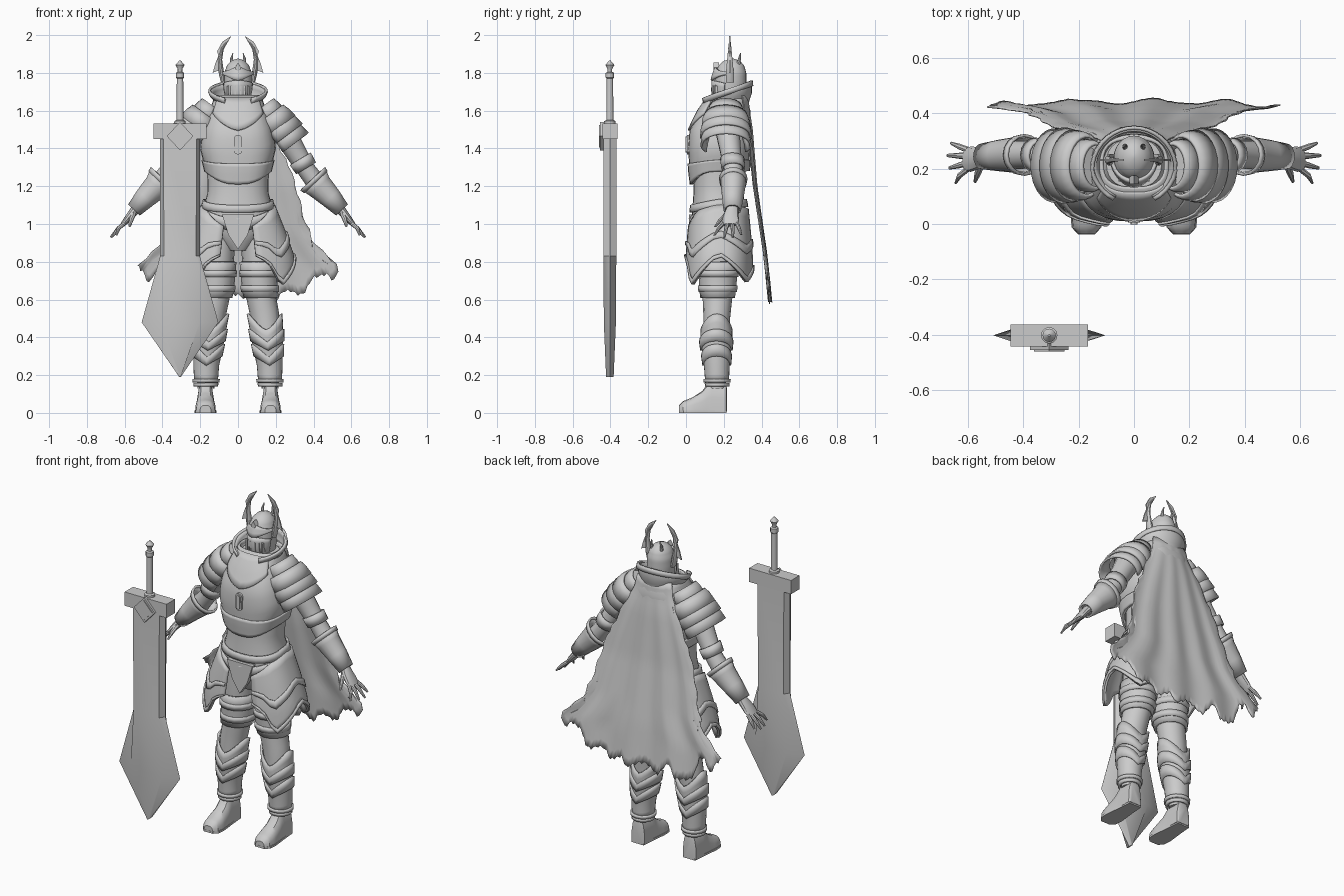
import bpy, bmesh, random
from math import sin, cos, radians, pi
from mathutils import Vector

if "Cube" in bpy.data.objects:
    bpy.data.objects.remove(bpy.data.objects["Cube"])
random.seed(4)
grey = bpy.data.materials.new("plain_grey")
grey.use_nodes = True
grey.diffuse_color = (0.6, 0.6, 0.6, 1)
grey.node_tree.nodes["Principled BSDF"].inputs["Base Color"].default_value = (0.6, 0.6, 0.6, 1)
parts = []


def lerp(tab, k):
    """Piecewise linear lookup in rows of (key, values...)."""
    tab = sorted(tab)
    k = min(max(k, tab[0][0]), tab[-1][0])
    for p, q in zip(tab, tab[1:]):
        if k <= q[0]:
            m = (k - p[0]) / (q[0] - p[0])
            return [a + (b - a) * m for a, b in zip(p[1:], q[1:])]


def curve(*tab):
    return lambda k: lerp(tab, k)[0]


def power(v, p):
    return (1 if v >= 0 else -1) * abs(v) ** (2 / p)


def finish(name, bm, mirror, thick=0):
    bmesh.ops.recalc_face_normals(bm, faces=bm.faces)
    me = bpy.data.meshes.new(name)
    bm.to_mesh(me)
    bm.free()
    me.materials.append(grey)
    ob = bpy.data.objects.new(name, me)
    bpy.context.collection.objects.link(ob)
    if thick:
        mod = ob.modifiers.new("thickness", 'SOLIDIFY')
        mod.thickness, mod.offset = thick, 0
    if mirror:
        ob.modifiers.new("mirror", 'MIRROR')
    parts.append(ob)


def surf(name, f, nu, nv, closed=True, thick=0, mirror=False):
    """Grid surface f(u, v); closed ones wrap in u and are capped unless thickened."""
    bm = bmesh.new()
    cols = nu if closed else nu + 1
    rows = [[bm.verts.new(f(i / nu, j / nv)) for i in range(cols)] for j in range(nv + 1)]
    for a, b in zip(rows, rows[1:]):
        for i in range(nu):
            k = (i + 1) % cols
            bm.faces.new((a[i], a[k], b[k], b[i]))
    if closed and not thick:
        bm.faces.new(rows[0])
        bm.faces.new(rows[-1])
    finish(name, bm, mirror, thick)


def wrap(name, tab, lo, hi, a0=-270, a1=90, off=0, n=28, nv=6, p=2.0, thick=0.012, mirror=False):
    """Shell around a vertical body of rows (z, cx, cy, rx, ry) between two edges by angle."""
    def f(u, v):
        a = a0 + (a1 - a0) * u
        zl, zh = [e(a) if callable(e) else e for e in (lo, hi)]
        z = zl + (zh - zl) * v
        cx, cy, rx, ry = lerp(tab, z)
        c, s = power(cos(radians(a)), p), power(sin(radians(a)), p)
        return cx + (rx + off) * c, cy + (ry + off) * s, z
    surf(name, f, n, nv, a1 - a0 == 360, thick, mirror)


def sweep(name, st, n=12, a0=0, a1=360, thick=0, mirror=True):
    """Tube or open shell through stations (x, y, z, radius in xz, radius in y)."""
    pts = [Vector(s[:3]) for s in st]
    last = len(st) - 1

    def f(u, v):
        j = round(v * last)
        axis = pts[min(j + 1, last)] - pts[max(j - 1, 0)]
        side = Vector((0, 1, 0)).cross(axis).normalized()
        a = radians(a0 + (a1 - a0) * u)
        return pts[j] + side * cos(a) * st[j][3] + Vector((0, sin(a) * st[j][4], 0))
    surf(name, f, n, last, a1 - a0 == 360, thick, mirror)


def plate(name, outline, y, depth, mirror=False):
    """Flat xz outline extruded from y to y + depth."""
    bm = bmesh.new()
    face = bm.faces.new([bm.verts.new((x, y, z)) for x, z in outline])
    new = bmesh.ops.extrude_face_region(bm, geom=[face])["geom"]
    bmesh.ops.translate(bm, vec=(0, depth, 0), verts=[g for g in new if isinstance(g, bmesh.types.BMVert)])
    finish(name, bm, mirror)


def front(a):
    """1 at the front centre, 0 at the sides and back."""
    return max(0, -sin(radians(a)))


# Torso and breastplate
torso = [(.86, 0, .17, .06, .08), (.93, 0, .17, .14, .12), (1.03, 0, .175, .195, .145), (1.1, 0, .175, .18, .14),
         (1.17, 0, .17, .16, .13), (1.3, 0, .18, .165, .14), (1.5, 0, .19, .17, .14), (1.66, 0, .22, .1, .09)]
wrap("torso", torso, .86, 1.66, nv=16, p=2.3, thick=0)
chest = [(1.2, 0, .175, .145, .14), (1.28, 0, .175, .165, .15), (1.4, 0, .175, .195, .158), (1.5, 0, .18, .18, .155),
         (1.6, 0, .205, .145, .13), (1.68, 0, .22, .115, .09)]
wrap("breastplate", chest, lambda a: 1.28 - .07 * front(a) ** 2, 1.68, nv=10, p=2.7)
wrap("breastplate_rim", chest, lambda a: 1.28 - .07 * front(a) ** 2, lambda a: 1.34 - .02 * front(a), off=.008, p=2.7)
wrap("upper_chest_plate", chest, lambda a: 1.585 - .09 * (1 - abs(a + 90) / 50), 1.67, -140, -40, .01, 16, 5, 2.7)
plate("chest_capsule", [(.022 * cos(i * pi / 8), 1.42 + .022 * sin(i * pi / 8) + (.03 if i < 8 else -.03))
                        for i in range(16)], .005, .03)
plate("chest_capsule_core", [(.012 * cos(i * pi / 8), 1.42 + .012 * sin(i * pi / 8) + (.03 if i < 8 else -.03))
                             for i in range(16)], -.002, .03)

# Belts, centre plate and hip skirts
wrap("upper_belt", torso, lambda a: 1.09 - .03 * front(a), lambda a: 1.13 - .03 * front(a), off=.008, nv=2, p=2.3)
wrap("hip_belt", torso, lambda a: 1.03 - .07 * front(a) ** 3, lambda a: 1.08 - .05 * front(a) ** 3, off=.01, nv=2, p=2.3)
plate("centre_plate", [(-.085, 1.05), (.085, 1.05), (.05, .94), (0, .865), (-.05, .94)], .015, .03)
skirt = [(.66, 0, .175, .31, .178), (.82, 0, .175, .295, .175), (.95, 0, .175, .25, .165), (1.1, 0, .175, .19, .15)]
hem = curve((-80, .84), (-62, .79), (-48, .67), (0, .83), (48, .69), (80, .76))
waist = curve((-80, .98), (-40, 1.07), (0, 1.1), (80, 1.08))
wrap("hip_skirts", skirt, hem, waist, -76, 80, 0, 20, 8, 2.5, .014, True)
for i, (low, high) in enumerate([(.0, .07), (.38, .5)]):
    wrap(f"skirt_trim_{i + 1}", skirt, lambda a: hem(a) + low * (waist(a) - hem(a)),
         lambda a: hem(a) + high * (waist(a) - hem(a)), -76, 80, .01, 20, 2, 2.5, .01, True)

# Legs
leg = [(.13, .17, .165, .045, .045), (.25, .168, .163, .052, .052), (.38, .155, .16, .066, .068),
       (.5, .145, .163, .078, .07), (.65, .115, .168, .08, .082), (.8, .11, .17, .088, .095), (.97, .1, .17, .09, .1)]
wrap("legs", leg, .13, .97, n=16, nv=14, thick=0, mirror=True)
wrap("greaves", leg, .16, lambda a: .44 + .085 * abs(cos(radians(a))) ** 1.5, n=24, nv=8, off=.01, mirror=True)
for i, z in enumerate((.25, .33)):
    wrap(f"greave_chevron_{i + 1}", leg, lambda a: z + .05 * abs(cos(radians(a))),
         lambda a: z + .045 + .07 * abs(cos(radians(a))), n=24, nv=2, off=.018, mirror=True)
wrap("thigh_cuffs", leg, .61, .8, n=16, nv=4, off=.008, mirror=True)
for z in (.64, .72):
    wrap("thigh_strap", leg, z, z + .035, n=16, nv=1, off=.015, mirror=True)
for z, r in ((.14, .012), (.162, .018)):
    wrap("ankle_ring", leg, z, z + .018, n=16, nv=1, off=r, thick=.014, mirror=True)

# Boots: sections from heel to toe of (position, y, half width, height)
boot = [(0, .218, .036, .12), (.1, .212, .044, .155), (.4, .12, .046, .16), (.55, .085, .05, .115), (.75, .03, .055, .08),
        (.9, -.015, .05, .062), (1, -.037, .03, .04)]


def boot_shape(u, v):
    y, w, h = lerp(boot, v)
    a = 2 * pi * u
    return .172 + w * power(cos(a), 2.8), y, .008 + max(0, h * power(sin(a), 2.8) - .008)


surf("boots", boot_shape, 16, 20, mirror=True)
sole = [(.215, .04), (.12, .048), (.03, .058), (-.02, .053), (-.038, .03)]
surf("soles", lambda u, v: (.172 + lerp(sole, .215 - .253 * v)[0] * (1 if u in (0, .75) else -1),
                            .215 - .253 * v, .012 if u > .4 else 0), 4, 10, mirror=True)

# Arms, vambraces and hands
sweep("arms", [(.17, .21, 1.6, .065, .07), (.24, .22, 1.49, .065, .065), (.3, .235, 1.39, .057, .057),
               (.36, .25, 1.29, .048, .05), (.42, .25, 1.21, .052, .052), (.54, .245, 1.08, .03, .036)], 14)
sweep("vambraces", [(.4, .25, 1.235, .08, .066), (.43, .25, 1.2, .066, .06), (.49, .248, 1.14, .053, .052),
                    (.55, .245, 1.075, .038, .042)], 16, thick=.01)
sweep("vambrace_rims", [(.395, .25, 1.24, .086, .071), (.412, .25, 1.222, .08, .068)], 16, thick=.01)
sweep("elbow_bands", [(.33, .245, 1.345, .06, .06), (.36, .25, 1.295, .056, .058)], 16, thick=.01)
sweep("palms", [(.54, .245, 1.08, .026, .032), (.565, .238, 1.05, .022, .04), (.59, .235, 1.02, .018, .046),
                (.612, .232, .995, .012, .042)], 12)
for y, tipx, tipy, tipz in [(.268, .662, .292, .945), (.246, .675, .248, .93), (.222, .668, .203, .93), (.2, .645, .15, .94)]:
    sweep("finger", [(.6, y, 1.005, .011, .012), (.632, (y + tipy) / 2, .978, .011, .011),
                     (tipx, tipy, tipz, .005, .006)], 8)
sweep("thumb", [(.55, .22, 1.06, .014, .015), (.565, .185, 1.025, .013, .013), (.575, .155, .985, .006, .007)], 8)

# Layered shoulder plates
for i in range(4):
    x, z, r = .135 + .034 * i, 1.625 - .047 * i, (.07, .094, .1, .098)[i]
    sweep(f"shoulder_plate_{i + 1}", [(x, .21, z, r * .88, r * 1.14), (x + .02, .21, z - .027, r, r * 1.26),
                                      (x + .05, .212, z - .067, r * 1.07, r * 1.32)], 18, 55, 305, .012)

# Collar and helmet
collar = [(1.57, 0, .21, .11, .105), (1.64, 0, .205, .12, .12), (1.7, 0, .205, .145, .14), (1.76, 0, .21, .13, .13)]
wrap("collar", collar, 1.58, lambda a: 1.7 + .05 * sin(radians(a)), -58, 238, 0, 28, 6)
wrap("collar_lip", collar, lambda a: 1.68 + .05 * sin(radians(a)), lambda a: 1.71 + .05 * sin(radians(a)),
     -58, 238, .008, 28, 2)
wrap("neck", [(1.55, 0, .22, .08, .08), (1.7, 0, .235, .06, .065)], 1.55, 1.7, n=16, nv=1, thick=0)
helmet = [(1.62, 0, .235, .06, .07), (1.66, 0, .235, .07, .082), (1.75, 0, .235, .075, .085), (1.8, 0, .237, .073, .083),
          (1.84, 0, .24, .058, .067), (1.865, 0, .243, .035, .042), (1.875, 0, .245, .006, .008)]
wrap("helmet", helmet, 1.62, 1.875, n=24, nv=22, thick=0)
mask = [(1.63, 0, .22, .052, .062), (1.7, 0, .22, .072, .082), (1.77, 0, .225, .08, .082), (1.83, 0, .235, .066, .072)]
wrap("face_mask", mask, lambda a: 1.65 - .02 * front(a), lambda a: 1.74 + .02 * front(a), -165, -15, 0, 12, 5, 1.7)
wrap("brow_guard", mask, lambda a: 1.79 - .03 * front(a) ** 3, lambda a: 1.805 + .025 * front(a) ** 4,
     -190, 10, .006, 16, 3, 1.7)
plate("brow_diamond", [(0, 1.855), (.016, 1.828), (0, 1.8), (-.016, 1.828)], .145, .03)
for x in (.015, .035, .053):
    y = .148 + .5 * x
    plate("visor_bar", [(x - .004, 1.655), (x + .004, 1.655), (x + .004, 1.73), (x - .004, 1.735)], y - .02, .02, True)

# Winged horns and small top horns
plate("horn_fins", [(.068, 1.78), (.09, 1.855), (.078, 1.92), (.037, 1.995), (.083, 1.965), (.11, 1.915), (.104, 1.89),
                    (.12, 1.85), (.134, 1.8), (.105, 1.812), (.09, 1.77)], .228, .008, True)
sweep("horn_spines", [(.078, .232, 1.75, .012, .022), (.088, .232, 1.8, .014, .022), (.095, .232, 1.87, .011, .015),
                      (.083, .232, 1.93, .008, .009), (.04, .232, 1.99, .002, .002)], 10)
sweep("small_horns", [(.03, .275, 1.84, .011, .012), (.034, .283, 1.875, .008, .008), (.027, .288, 1.905, .002, .002)], 8)

# Ragged cape
width = curve((.55, .56), (.77, .545), (.86, .45), (.95, .38), (1.1, .34), (1.31, .265), (1.5, .18), (1.6, .13), (1.7, .11))
depth = curve((.54, .45), (.85, .42), (1.2, .372), (1.5, .35), (1.6, .335), (1.7, .325))
hem_line = curve((0, .61), (.3, .62), (.62, .64), (.72, .7), (.92, .73), (1, .78))
tears = [random.choice((-.035, -.01, .015, .05)) for _ in range(29)]
tears[0] = tears[-1] = 0
nicks = [random.uniform(-.02, .012) for _ in range(25)]


def cape_shape(u, v):
    s = 2 * u - 1
    rip = lerp(list(enumerate(tears)), u * 28)[0] + .008 * sin(u * 190)
    z = 1.68 + (hem_line(abs(s)) + rip - 1.68) * v
    x = s * (width(z) + nicks[round(v * 24)] * (abs(s) > .9) * min(1, 2 * v))
    return x, depth(z) - .03 * s * s * (1 - v) + .009 * v * sin(s * 13), z


surf("cape", cape_shape, 84, 24, False, .005)

# Great sword
sx, sy = -.307, -.403
blade = [(0, 1.5, .105, .088, .034), (.33, .83, .105, .085, .034), (.66, .48, .203, .105, .032), (1, .19, .004, .003, .02)]


def blade_shape(u, v):
    z, edge, flat, t = lerp([(round(k * 3) / 3, *r) for k, *r in blade], v)
    i = round(u * 6)
    return (sx + (edge, flat, -flat, -edge, -flat, flat)[i], sy + t * (0, 1, 1, 0, -1, -1)[i], z)


surf("sword_blade", blade_shape, 6, 3)
plate("sword_guard", [(sx + a * .14, z) for a, z in ((-1, 1.45), (1, 1.45), (1, 1.533), (-1, 1.533))], sy - .04, .08)
for r, y in ((.07, -.456), (.055, -.461)):
    plate("guard_diamond", [(sx, 1.465 + r * 1.07), (sx + r, 1.465), (sx, 1.465 - r * 1.07), (sx - r, 1.465)], y, .03)
grip = [(1.53, .03), (1.545, .03), (1.55, .019), (1.77, .017), (1.775, .022), (1.8, .022), (1.805, .012), (1.82, .012),
        (1.842, .024), (1.865, .004)]
surf("sword_grip", lambda u, v: (sx + grip[round(v * 9)][1] * cos(2 * pi * u), sy + grip[round(v * 9)][1] * sin(2 * pi * u),
                                 grip[round(v * 9)][0]), 12, 9)

# Smooth shading with sharp edges kept
bpy.ops.object.select_all(action='DESELECT')
for ob in parts:
    ob.select_set(True)
bpy.context.view_layer.objects.active = parts[0]
bpy.ops.object.shade_smooth_by_angle(angle=radians(32))
